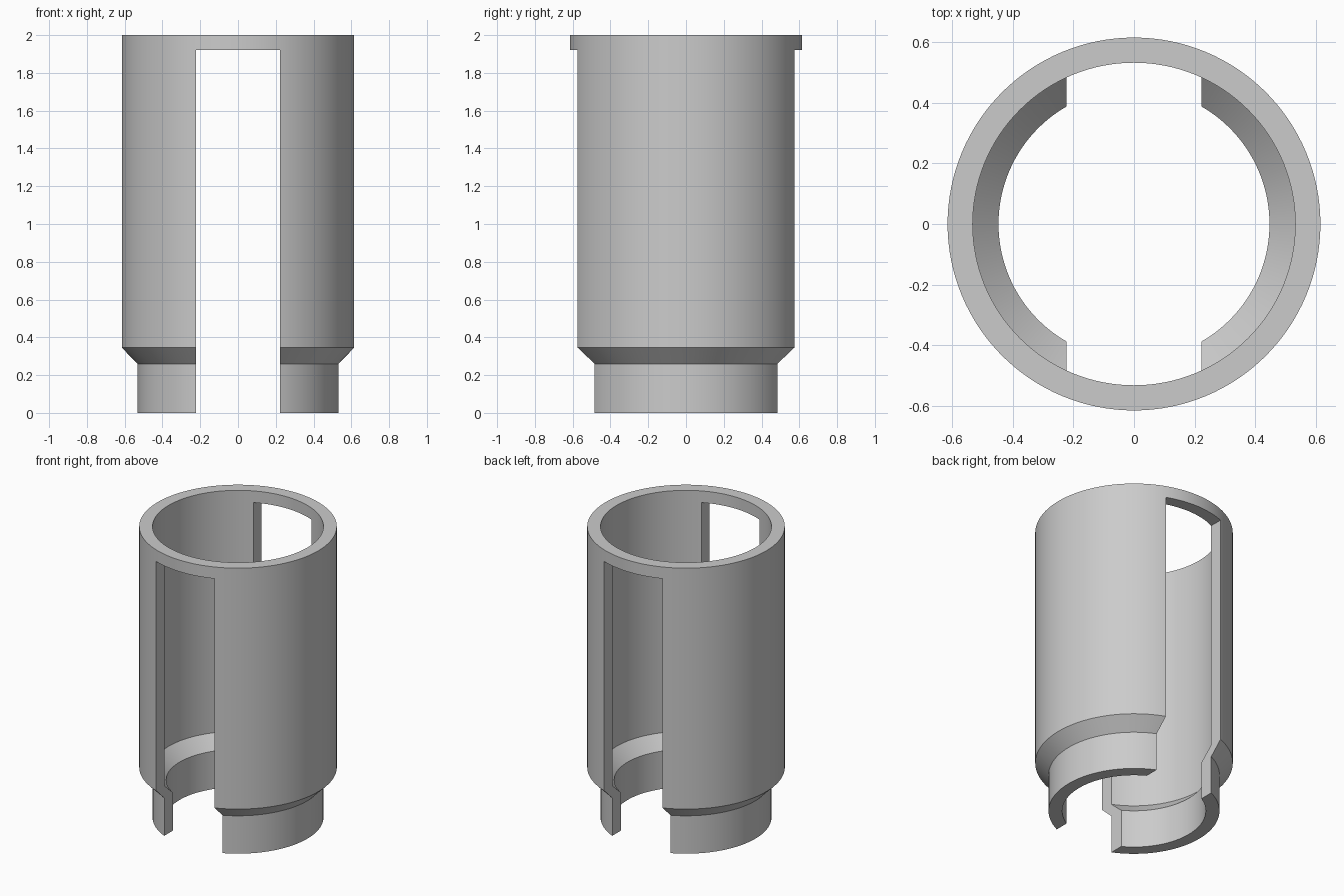
import bpy, bmesh, math

if "Cube" in bpy.data.objects:
    bpy.data.objects.remove(bpy.data.objects["Cube"])

SEG = 128
SLOT_HALF, SLOT_TOP = 0.222, 1.92

# closed wall profile (radius, height): outside going up, inside going down
PROFILE = [(0.532, 0), (0.532, 0.26), (0.615, 0.345), (0.615, SLOT_TOP), (0.615, 2),
           (0.532, 2), (0.532, SLOT_TOP), (0.532, 0.345), (0.447, 0.26), (0.447, 0)]

grey = bpy.data.materials.new("plain grey")
grey.diffuse_color = (0.6, 0.6, 0.6, 1)
grey.use_nodes = True
grey.node_tree.nodes["Principled BSDF"].inputs["Base Color"].default_value = grey.diffuse_color


def add_object(name, bm):
    bmesh.ops.recalc_face_normals(bm, faces=bm.faces)
    mesh = bpy.data.meshes.new(name)
    bm.to_mesh(mesh)
    bm.free()
    obj = bpy.data.objects.new(name, mesh)
    bpy.context.collection.objects.link(obj)
    mesh.materials.append(grey)
    return obj


# stepped sleeve, revolved around z
bm = bmesh.new()
rings = []
for i in range(SEG):
    a = 2 * math.pi * i / SEG
    rings.append([bm.verts.new((r * math.cos(a), r * math.sin(a), z)) for r, z in PROFILE])
n = len(PROFILE)
for i in range(SEG):
    here, there = rings[i], rings[(i + 1) % SEG]
    for j in range(n):
        k = (j + 1) % n
        bm.faces.new((here[j], there[j], there[k], here[k]))
sleeve = add_object("slotted_sleeve", bm)

# slot cutter running front to back, open at the bottom
bm = bmesh.new()
bmesh.ops.create_cube(bm, size=1)
for v in bm.verts:
    v.co = (v.co.x * 2 * SLOT_HALF, v.co.y * 2, SLOT_TOP if v.co.z > 0 else -0.2)
cutter = add_object("slot_cutter", bm)
cutter.hide_render = True

# cut both slots and remove the cutter
cut = sleeve.modifiers.new("slots", 'BOOLEAN')
cut.operation = 'DIFFERENCE'
cut.solver = 'EXACT'
cut.object = cutter
bpy.context.view_layer.objects.active = sleeve
sleeve.select_set(True)
bpy.ops.object.modifier_apply(modifier=cut.name)
bpy.data.objects.remove(cutter)

# smooth round walls, sharp rims and slot edges
bpy.ops.object.shade_smooth_by_angle(angle=math.radians(30))
